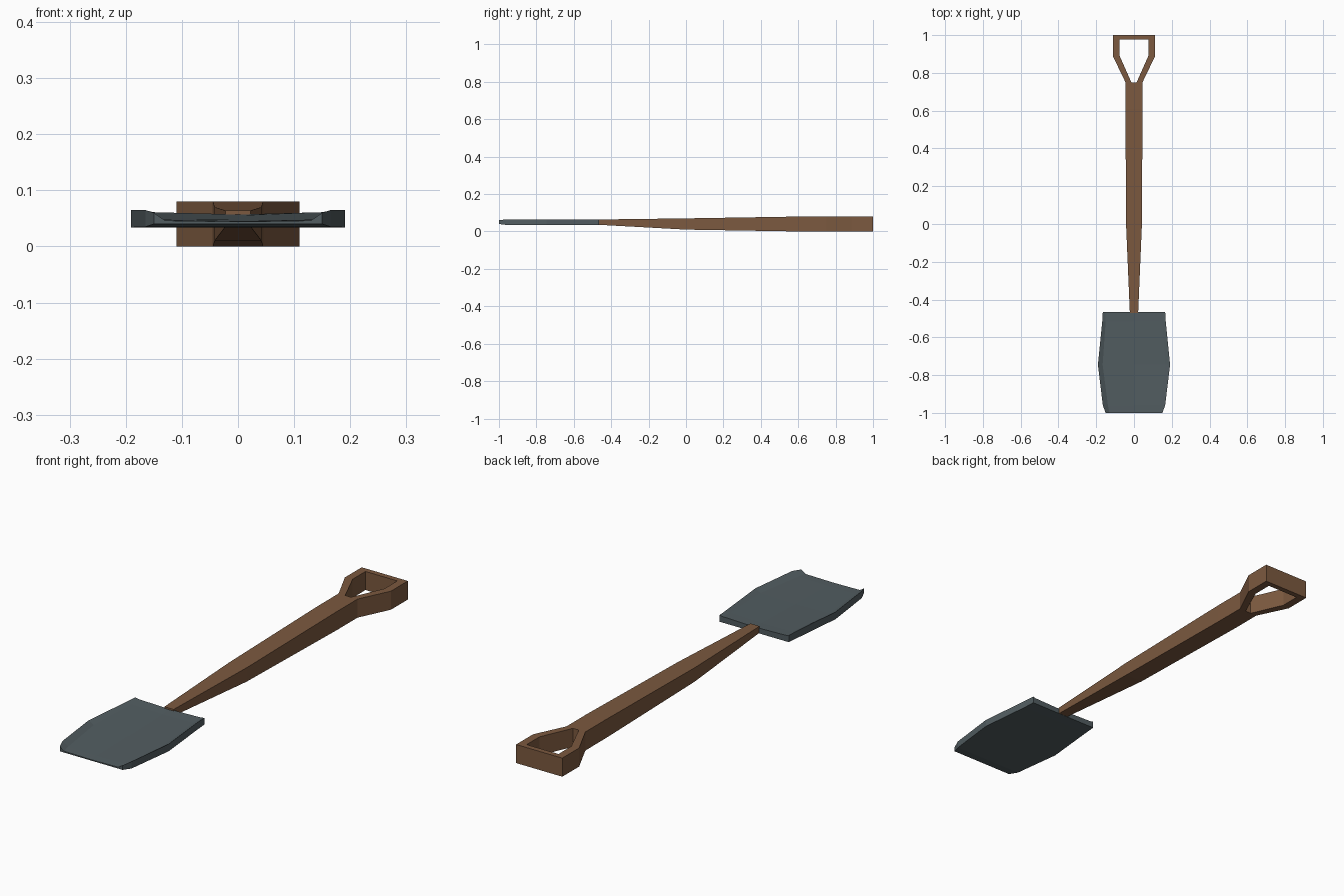
import bpy, bmesh

if "Cube" in bpy.data.objects:
    bpy.data.objects.remove(bpy.data.objects["Cube"])


def material(name, rgb):
    m = bpy.data.materials.new(name)
    m.diffuse_color = (*rgb, 1)
    m.use_nodes = True
    m.node_tree.nodes["Principled BSDF"].inputs["Base Color"].default_value = m.diffuse_color
    return m


def loft(name, sections, mat):
    """Skin a list of equal-length closed cross-sections and cap both ends."""
    bm = bmesh.new()
    rings = [[bm.verts.new(p) for p in s] for s in sections]
    n = len(rings[0])
    for a, b in zip(rings, rings[1:]):
        for i in range(n):
            j = (i + 1) % n
            bm.faces.new((a[i], a[j], b[j], b[i]))
    bm.faces.new(rings[0])
    bm.faces.new(rings[-1])
    bmesh.ops.recalc_face_normals(bm, faces=bm.faces)
    me = bpy.data.meshes.new(name)
    bm.to_mesh(me)
    bm.free()
    me.materials.append(mat)
    ob = bpy.data.objects.new(name, me)
    bpy.context.collection.objects.link(ob)
    return ob


wood = material("wood", (0.2, 0.1, 0.05))
steel = material("steel", (0.085, 0.11, 0.12))

# Tapered rectangular shaft: y, half width, bottom z, top z
shaft = [(-0.47, 0.022, 0.036, 0.064), (0.0, 0.042, 0.01, 0.07),
         (0.61, 0.045, 0.0, 0.08), (0.75, 0.045, 0.0, 0.08)]
loft("shaft", [[(-w, y, b), (w, y, b), (w, y, t), (-w, y, t)]
               for y, w, b, t in shaft], wood)

# D-shaped grip: outer / inner outline pairs of one arm, mirrored across x
arm = [((0.045, 0.75), (0.014, 0.75)), ((0.11, 0.885), (0.076, 0.89)),
       ((0.11, 1.0), (0.076, 0.977))]
arms = arm + [((-o[0], o[1]), (-i[0], i[1])) for o, i in reversed(arm)]
loft("grip", [[(*o, 0.0), (*o, 0.08), (*i, 0.08), (*i, 0.0)]
              for o, i in arms], wood)

# Dished blade: y, half width, floor half width, bottom, rim, floor, centre z
blade = [(-0.465, 0.165, 0.150, 0.035, 0.064, 0.061, 0.057),
         (-0.515, 0.168, 0.150, 0.034, 0.065, 0.058, 0.055),
         (-0.745, 0.191, 0.166, 0.034, 0.065, 0.052, 0.049),
         (-0.96, 0.165, 0.138, 0.035, 0.065, 0.048, 0.045),
         (-1.0, 0.150, 0.130, 0.040, 0.060, 0.046, 0.044)]
loft("blade", [[(-w, y, b), (w, y, b), (w, y, r), (wi, y, f), (0, y, c),
                (-wi, y, f), (-w, y, r)]
               for y, w, wi, b, r, f, c in blade], steel)
